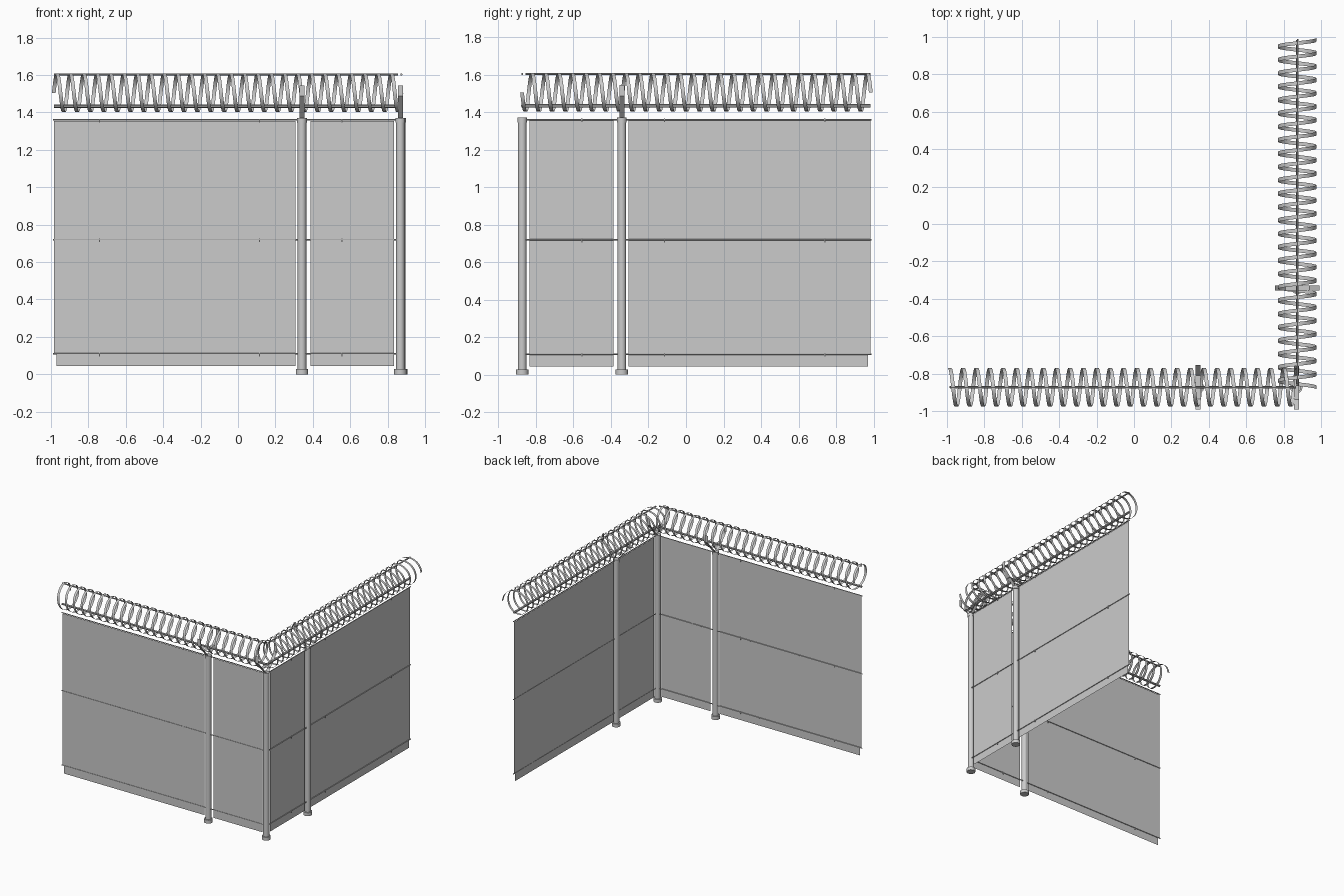
import bpy, bmesh, math
from mathutils import Matrix, Vector

cube = bpy.data.objects.get("Cube")
if cube:
    bpy.data.objects.remove(cube, do_unlink=True)


def material(name, value):
    m = bpy.data.materials.new(name)
    m.use_nodes = True
    m.diffuse_color = (value, value, value, 1)
    m.node_tree.nodes["Principled BSDF"].inputs["Base Color"].default_value = (value, value, value, 1)
    return m


STEEL = material("galvanised grey", 0.6)
WIRE = material("wire grey", 0.45)

# Each wall is built along its own x axis at y = 0, then placed
FRONT = Matrix.Translation((0, -0.873, 0))
SIDE = Matrix.Translation((0.873, 0, 0)) @ Matrix.Rotation(-math.pi / 2, 4, 'Z')


def finish(name, bm, place, mat, smooth=False):
    mesh = bpy.data.meshes.new(name)
    bm.to_mesh(mesh)
    bm.free()
    mesh.materials.append(mat)
    ob = bpy.data.objects.new(name, mesh)
    ob.matrix_world = place
    bpy.context.collection.objects.link(ob)
    if smooth:
        bpy.ops.object.select_all(action='DESELECT')
        ob.select_set(True)
        bpy.context.view_layer.objects.active = ob
        bpy.ops.object.shade_smooth_by_angle(angle=math.radians(50))
    return ob


def rod(bm, start, end, radius, sides=6):
    a, b = Vector(start), Vector(end)
    turn = (b - a).to_track_quat('Z', 'Y').to_matrix().to_4x4()
    bmesh.ops.create_cone(bm, cap_ends=True, segments=sides, radius1=radius, radius2=radius,
                          depth=(b - a).length, matrix=Matrix.Translation((a + b) / 2) @ turn)


def ribbon(bm, points, width):
    # Flat strip whose width lies along the wall
    half = Vector((width / 2, 0, 0))
    rows = [(bm.verts.new(Vector(p) - half), bm.verts.new(Vector(p) + half)) for p in points]
    for (a, b), (c, d) in zip(rows, rows[1:]):
        bm.faces.new((a, b, d, c))


def post(name, x, place):
    # Round post with foot collar and top cap
    bm = bmesh.new()
    rod(bm, (x, 0, 0), (x, 0, 1.365), 0.023, 16)
    rod(bm, (x, 0, 0), (x, 0, 0.027), 0.033, 16)
    rod(bm, (x, 0, 1.345), (x, 0, 1.37), 0.026, 16)
    finish(name + "_post", bm, place, STEEL, True)
    # Cranked V arms and their crossbar
    bm = bmesh.new()
    for s in (-1, 1):
        ribbon(bm, [(x, 0.01 * s, 1.365), (x, 0.12 * s, 1.487), (x, 0.12 * s, 1.544)], 0.027)
    ribbon(bm, [(x, -0.07, 1.425), (x, 0.07, 1.425)], 0.027)
    finish(name + "_post_arms", bm, place, STEEL)


def wall(name, place):
    # Sheet panels, the long one notched at its free lower corner
    panels = {
        "long": [(-0.97, 0.045), (0.307, 0.045), (0.307, 1.355), (-0.984, 1.355),
                 (-0.984, 0.11), (-0.97, 0.11)],
        "short": [(0.387, 0.045), (0.835, 0.045), (0.835, 1.355), (0.387, 1.355)],
    }
    for label, outline in panels.items():
        bm = bmesh.new()
        bm.faces.new([bm.verts.new((x, 0, z)) for x, z in outline])
        finish(f"{name}_{label}_panel", bm, place, STEEL)

    # Tension wires with small clips
    bm = bmesh.new()
    for z in (0.11, 0.72, 1.36):
        rod(bm, (-0.99, 0.002, z), (0.873, 0.002, z), 0.004)
        for x in (-0.74, 0.115, 0.555):
            rod(bm, (x, 0.002, z - 0.014), (x, 0.002, z + 0.005), 0.004)
    finish(name + "_tension_wires", bm, place, WIRE)

    # Rails carrying the coil
    bm = bmesh.new()
    rod(bm, (-0.984, 0, 1.603), (0.855, 0, 1.603), 0.006)
    rod(bm, (-0.984, 0, 1.433), (0.865, 0, 1.433), 0.009)
    finish(name + "_coil_rails", bm, place, WIRE, True)

    # Coiled flat tape
    turns, steps, radius, pitch = 26, 24, 0.102, 0.0715
    bm = bmesh.new()
    path = []
    for i in range(turns * steps + 1):
        angle = math.tau * i / steps
        path.append((-0.985 + pitch * i / steps, radius * math.cos(angle),
                     1.505 + radius * math.sin(angle)))
    ribbon(bm, path, 0.02)
    finish(name + "_tape_coil", bm, place, STEEL, True)

    post(name + "_middle", 0.342, place)


wall("front", FRONT)
wall("side", SIDE)
post("corner", 0.868, FRONT)
